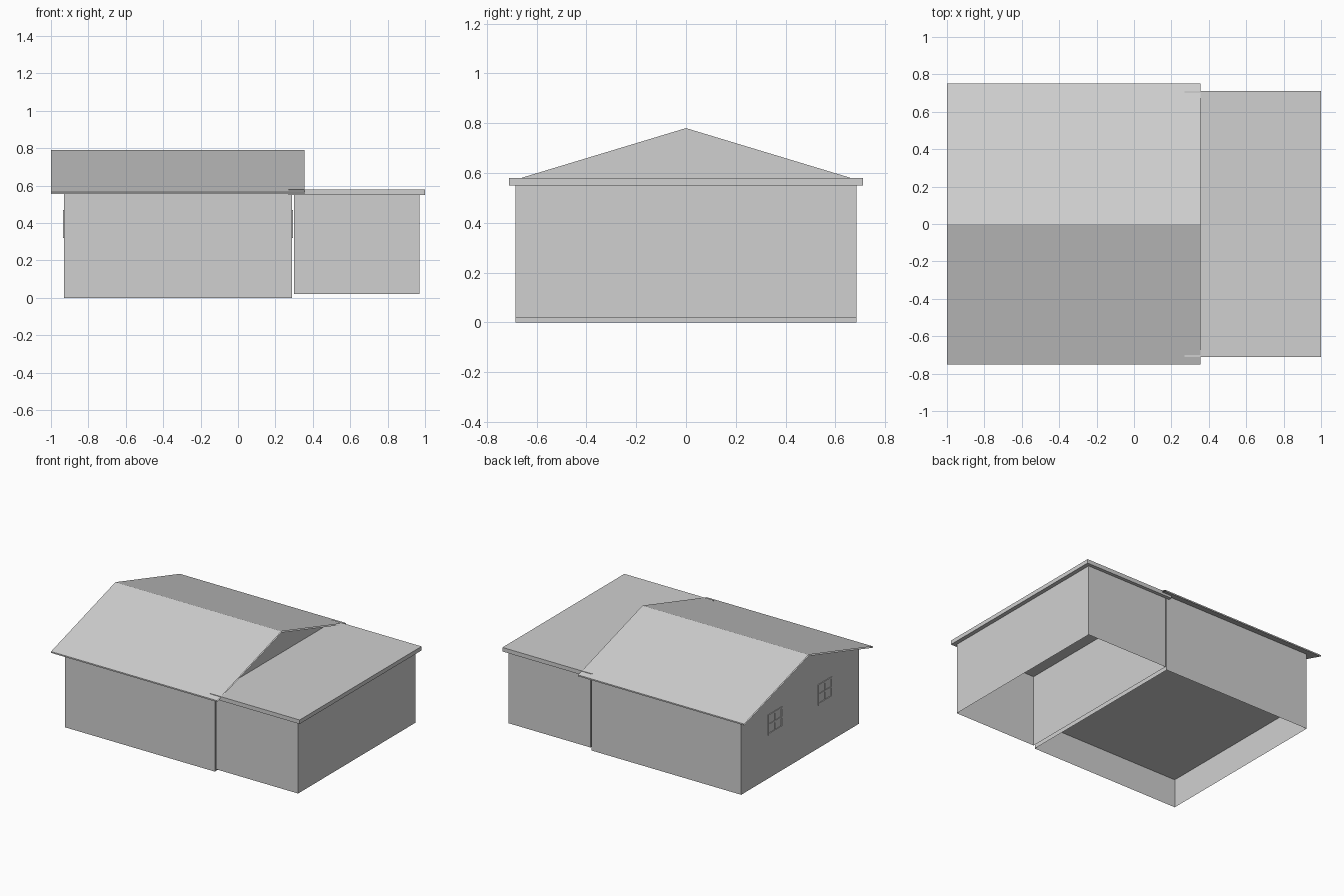
import bpy
import bmesh

cube = bpy.data.objects.get("Cube")
if cube:
    bpy.data.objects.remove(cube, do_unlink=True)

# Single plain plaster colour
plaster = bpy.data.materials.new("light_grey")
plaster.use_nodes = True
GREY = (0.63, 0.63, 0.63, 1)
plaster.diffuse_color = GREY
plaster.node_tree.nodes["Principled BSDF"].inputs["Base Color"].default_value = GREY


def make_object(name, bm):
    mesh = bpy.data.meshes.new(name)
    bm.to_mesh(mesh)
    bm.free()
    mesh.materials.append(plaster)
    obj = bpy.data.objects.new(name, mesh)
    bpy.context.collection.objects.link(obj)
    return obj


def extrude_x(name, profile, x0, x1, caps=True, open_base=False):
    """Sweep a (y, z) outline along x; the last segment may stay open."""
    bm = bmesh.new()
    a = [bm.verts.new((x0, y, z)) for y, z in profile]
    b = [bm.verts.new((x1, y, z)) for y, z in profile]
    n = len(profile)
    for i in range(n - 1 if open_base else n):
        j = (i + 1) % n
        bm.faces.new((a[i], a[j], b[j], b[i]))
    if caps:
        bm.faces.new(a[::-1])
        bm.faces.new(b)
    bmesh.ops.recalc_face_normals(bm, faces=bm.faces)
    return make_object(name, bm)


def add_box(bm, lo, hi):
    made = bmesh.ops.create_cube(bm, size=1)["verts"]
    for v in made:
        v.co = [(l + h) / 2 + c * (h - l) for c, l, h in zip(v.co, lo, hi)]


def box(name, lo, hi):
    bm = bmesh.new()
    add_box(bm, lo, hi)
    return make_object(name, bm)


WALL = 0.685
EAVE, EAVE_Z, RIDGE_Z, THICK = 0.75, 0.565, 0.79, 0.01

# Main house shell with gables, open underneath
extrude_x("main_walls",
          [(-WALL, 0), (-WALL, 0.573), (0, RIDGE_Z - THICK), (WALL, 0.573), (WALL, 0)],
          -0.93, 0.29, open_base=True)
box("main_floor", (-0.928, -0.683, 0.21), (0.288, 0.683, 0.23))

# Pitched roof: thin sheets with eave strips and open ends
extrude_x("main_roof",
          [(-EAVE, EAVE_Z), (0, RIDGE_Z), (EAVE, EAVE_Z),
           (EAVE, EAVE_Z - THICK), (0, RIDGE_Z - THICK), (-EAVE, EAVE_Z - THICK)],
          -1.0, 0.355, caps=False)

# Side annex: open-bottomed walls and a flat roof slab
extrude_x("annex_walls",
          [(-WALL, 0.02), (-WALL, 0.55), (WALL, 0.55), (WALL, 0.02)],
          0.30, 0.97, open_base=True)
box("annex_roof", (0.27, -0.71, 0.55), (1.0, 0.71, 0.58))


# Window frames with a cross bar, two on each gable wall
def window(name, x, yc):
    bm = bmesh.new()
    half, z0, z1, bar = 0.083, 0.32, 0.47, 0.012
    zc = (z0 + z1) / 2
    x0, x1 = x - 0.005, x + 0.005
    for y in (yc - half + bar / 2, yc, yc + half - bar / 2):
        add_box(bm, (x0, y - bar / 2, z0), (x1, y + bar / 2, z1))
    for z in (z0 + bar / 2, zc, z1 - bar / 2):
        add_box(bm, (x0, yc - half, z - bar / 2), (x1, yc + half, z + bar / 2))
    return make_object(name, bm)


for end, x in (("outer", -0.93), ("inner", 0.29)):
    for side, y in (("front", -0.29), ("back", 0.29)):
        window(f"{end}_{side}_window_frame", x, y)
